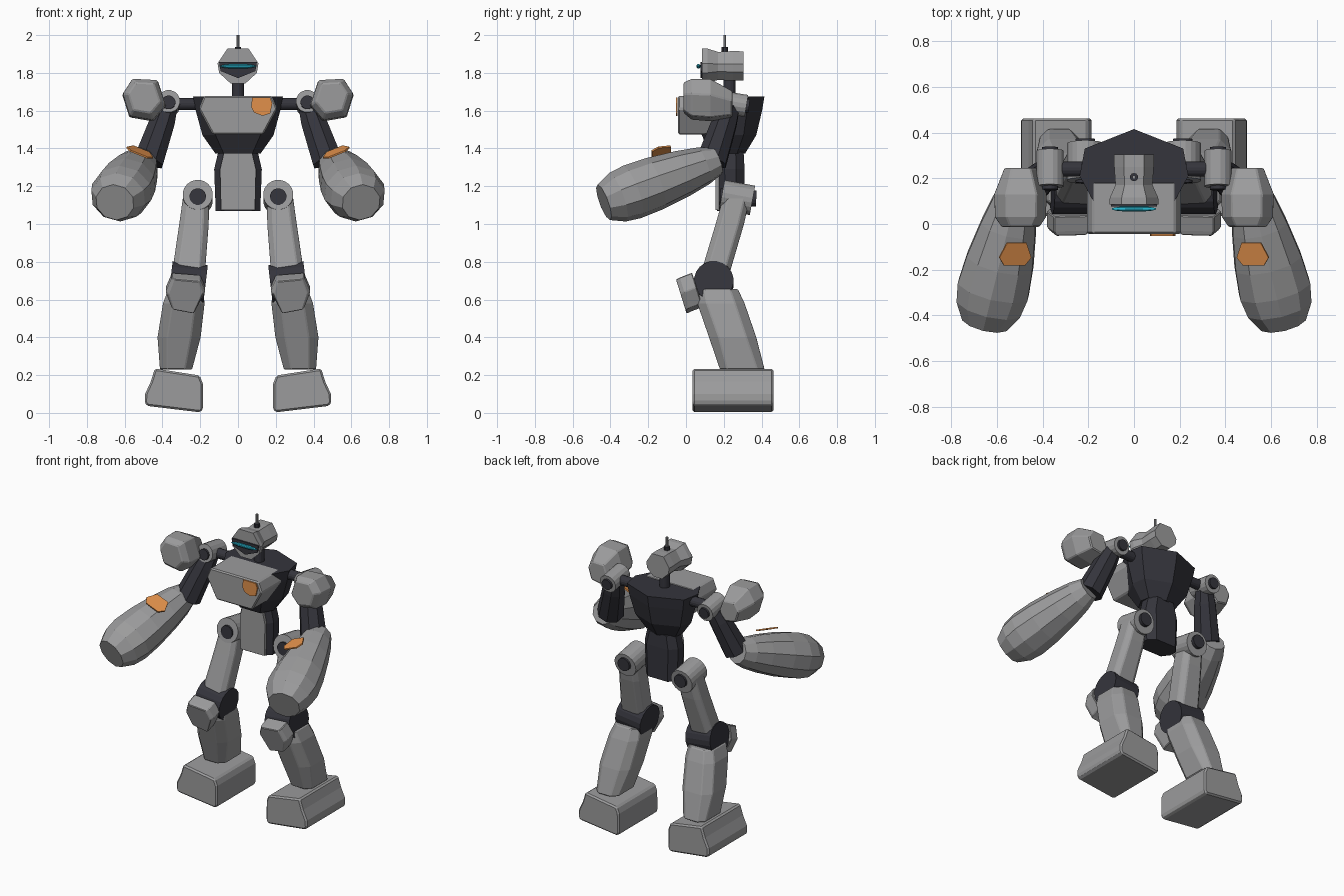
import bpy, bmesh, math
from mathutils import Vector

if "Cube" in bpy.data.objects:
    bpy.data.objects.remove(bpy.data.objects["Cube"])


def material(name, rgb):
    m = bpy.data.materials.new(name)
    m.diffuse_color = (*rgb, 1)
    m.use_nodes = True
    m.node_tree.nodes["Principled BSDF"].inputs["Base Color"].default_value = m.diffuse_color
    return m


GREY = material("armour grey", (0.33, 0.33, 0.335))
DARK = material("frame dark", (0.035, 0.035, 0.045))
ORANGE = material("orange", (0.75, 0.28, 0.07))
CYAN = material("cyan", (0.02, 0.45, 0.60))


def loft(name, rings, mat, bevel=0.0, s=1):
    """Skin equal-length rings of points, cap both ends; s=-1 mirrors in x."""
    bm = bmesh.new()
    vs = [[bm.verts.new((p[0] * s, p[1], p[2])) for p in r] for r in rings]
    n = len(rings[0])
    for a, b in zip(vs, vs[1:]):
        for i in range(n):
            j = (i + 1) % n
            bm.faces.new((a[i], a[j], b[j], b[i]))
    bm.faces.new(vs[0])
    bm.faces.new(vs[-1])
    bmesh.ops.recalc_face_normals(bm, faces=bm.faces)
    me = bpy.data.meshes.new(name)
    bm.to_mesh(me)
    bm.free()
    me.materials.append(mat)
    ob = bpy.data.objects.new(name, me)
    bpy.context.collection.objects.link(ob)
    if bevel:
        mod = ob.modifiers.new("soft_edges", 'BEVEL')
        mod.width, mod.segments, mod.limit_method = bevel, 1, 'ANGLE'
    return ob


def tube(name, a, b, stations, n, mat, s=1, bevel=0.0):
    """Rings around the line a-b; stations are (t, side radius, up radius)."""
    a, b = Vector(a), Vector(b)
    d = (b - a).normalized()
    ref = Vector((0, 0, 1)) if abs(d.z) < 0.8 else Vector((0, 1, 0))
    u = d.cross(ref).normalized()
    v = u.cross(d)
    rings = []
    for t, ru, rv in stations:
        c = a.lerp(b, t)
        rings.append([c + u * ru * math.cos(2 * math.pi * (i + .5) / n)
                      + v * rv * math.sin(2 * math.pi * (i + .5) / n) for i in range(n)])
    return loft(name, rings, mat, bevel, s)


def rod(name, a, b, r, mat, s=1, n=16):
    return tube(name, a, b, [(0, r, r), (1, r, r)], n, mat, s)


def block(name, sections, mat, s=1, bevel=0.0, k=0.4):
    """Stack of chamfered rectangles: (z, centre x, centre y, half x, half y)."""
    rings = []
    for z, cx, cy, hx, hy in sections:
        c = k * min(hx, hy)
        pts = [(hx, hy - c), (hx - c, hy), (c - hx, hy), (-hx, hy - c),
               (-hx, c - hy), (c - hx, -hy), (hx - c, -hy), (hx, c - hy)]
        rings.append([(cx + x, cy + y, z) for x, y in pts])
    return loft(name, rings, mat, bevel, s)


def front_prism(name, half, y0, y1, mat, bevel=0.0):
    """Symmetric front outline given as its right half, extruded along y."""
    pts = half + [(-x, z) for x, z in reversed(half) if x > 0]
    return loft(name, [[(x, y, z) for x, z in pts] for y in (y0, y1)], mat, bevel)


def decal(name, centre, normal, hw, hh, mat, s=1, thick=0.009):
    """Thin hexagonal plate facing along normal."""
    c, n = Vector(centre), Vector(normal).normalized()
    u = n.cross(Vector((0, 1, 0)) if abs(n.y) < 0.8 else Vector((0, 0, 1))).normalized()
    v = n.cross(u)
    shape = [(-1, .3), (-.65, 1), (.65, 1), (1, .3), (.6, -1), (-.6, -1)]
    return loft(name, [[c + u * x * hw + v * y * hh + n * o for x, y in shape]
                       for o in (0, thick)], mat, 0, s)


# Torso: tapering seven-sided body
outline = [(0, .205), (.215, .12), (.238, 0), (.15, -.16), (-.15, -.16), (-.238, 0), (-.215, .12)]
loft("torso", [[(x * k, .21 + y * k, z) for x, y in outline]
               for z, k in ((1.372, .5), (1.47, .79), (1.60, .94), (1.675, 1))], DARK)
front_prism("chest_plate", [(.135, 1.475), (.208, 1.61), (.18, 1.678)], -.043, .185, GREY, .008)
# Chest badge
badge = [(.075, 1.67), (.17, 1.67), (.182, 1.64), (.17, 1.585), (.13, 1.573), (.085, 1.59), (.07, 1.62)]
loft("chest_badge", [[(x, y, z) for x, z in badge] for y in (-.053, -.044)], ORANGE)

# Waist with front panel
block("waist", [(1.07, 0, .235, .118, .072), (1.29, 0, .235, .126, .075),
                (1.38, 0, .235, .105, .07)], DARK, k=.6)
front_prism("waist_panel", [(.09, 1.075), (.095, 1.29), (.075, 1.375)], .155, .175, GREY)

# Head, face, visor, neck and antenna
head = [(.055, 1.93), (.108, 1.85), (.1, 1.80), (.04, 1.745)]
head += [(-x, z) for x, z in reversed(head)]
loft("head", [[(x * kx, y, 1.835 + (z - 1.835) * kz) for x, z in head]
              for y, kx, kz in ((.085, 1, 1), (.115, .98, .98), (.17, .75, .8),
                                (.25, .8, .85), (.305, .8, .83))], GREY)
front_prism("face_mask", [(.1, 1.858), (.092, 1.81), (0, 1.772)], .076, .086, DARK)
tube("visor", (-.097, .066, 1.835), (.097, .066, 1.835),
     [(0, .003, .002), (.12, .009, .008), (.3, .012, .012), (.7, .012, .012),
      (.88, .009, .008), (1, .003, .002)], 10, CYAN)
rod("neck", (0, .23, 1.66), (0, .23, 1.77), .032, DARK)
rod("antenna_base", (0, .205, 1.9), (0, .205, 1.937), .018, DARK, n=10)
rod("antenna", (0, .205, 1.93), (0, .205, 2.0), .008, GREY, n=8)

for s, side in ((1, "left"), (-1, "right")):
    # Shoulder joint
    rod(side + "_shoulder_axle", (.18, .24, 1.635), (.34, .24, 1.635), .033, DARK, s)
    rod(side + "_shoulder_joint", (.367, .165, 1.65), (.367, .32, 1.625), .06, GREY, s)
    rod(side + "_shoulder_pin", (.367, .15, 1.645), (.367, .335, 1.625), .036, DARK, s)
    # Shoulder pad: faceted shell
    hexa = [(-.07, .105), (.065, .112), (.118, .03), (.08, -.09), (-.045, -.112), (-.115, -.03)]
    loft(side + "_shoulder_pad", [[(.495 + x * k, y, cz + z * k) for x, z in hexa]
         for y, k, cz in ((-.013, .72, 1.668), (.03, .97, 1.66), (.13, 1, 1.655),
                          (.245, .62, 1.635))], GREY, .006, s)
    # Arm
    tube(side + "_upper_arm", (.37, .235, 1.63), (.475, .135, 1.33),
         [(0, .055, .055), (.3, .072, .07), (1, .085, .085)], 8, DARK, s)
    tube(side + "_forearm", (.505, .165, 1.335), (.652, -.435, 1.115),
         [(0, .075, .075), (.12, .102, .102), (.3, .128, .124), (.55, .155, .143),
          (.75, .165, .147), (.88, .15, .136), (1, .105, .1)], 10, GREY, s)
    decal(side + "_forearm_badge", (.52, -.13, 1.378), (-.36, -.28, .9), .075, .052, ORANGE, s)
    decal(side + "_forearm_light", (.625, -.427, 1.228), (-.1, -.62, .78), .03, .019, CYAN, s)
    # Hip joint
    rod(side + "_hip_joint", (.213, .19, 1.155), (.213, .352, 1.125), .08, GREY, s, 20)
    rod(side + "_hip_pin", (.213, .18, 1.145), (.213, .372, 1.135), .044, DARK, s)
    # Thigh, knee and shin
    block(side + "_thigh", [(1.15, .222, .27, .068, .07), (1.0, .233, .232, .078, .075),
                            (.74, .262, .155, .087, .076)], GREY, s, .005)
    rod(side + "_knee", (.172, .147, .678), (.358, .147, .70), .105, DARK, s, 20)
    pad = [(.2, .71), (.35, .722), (.383, .645), (.35, .56), (.23, .54), (.173, .648)]
    loft(side + "_knee_pad",
         [[(.277 + (x - .277) * k, -.043 + (.69 - z) * .31 + o, z + dz) for x, z in pad]
          for o, dz, k in ((0, -.015, .86), (.02, -.005, 1), (.085, .02, 1))], GREY, .004, s)
    block(side + "_shin", [(.655, .277, .165, .092, .11), (.58, .287, .185, .11, .125),
                           (.40, .312, .247, .114, .125), (.23, .328, .298, .085, .118)],
          GREY, s, .005, .45)
    # Foot: tilted wedge extruded front to back
    foot = [(.203, .198), (.186, .155), (.185, .02), (.2, .003), (.482, .037),
            (.494, .055), (.492, .10), (.462, .165), (.44, .235)]
    loft(side + "_foot", [[(x, y, z) for x, z in foot] for y in (.035, .462)], GREY, .01, s)
